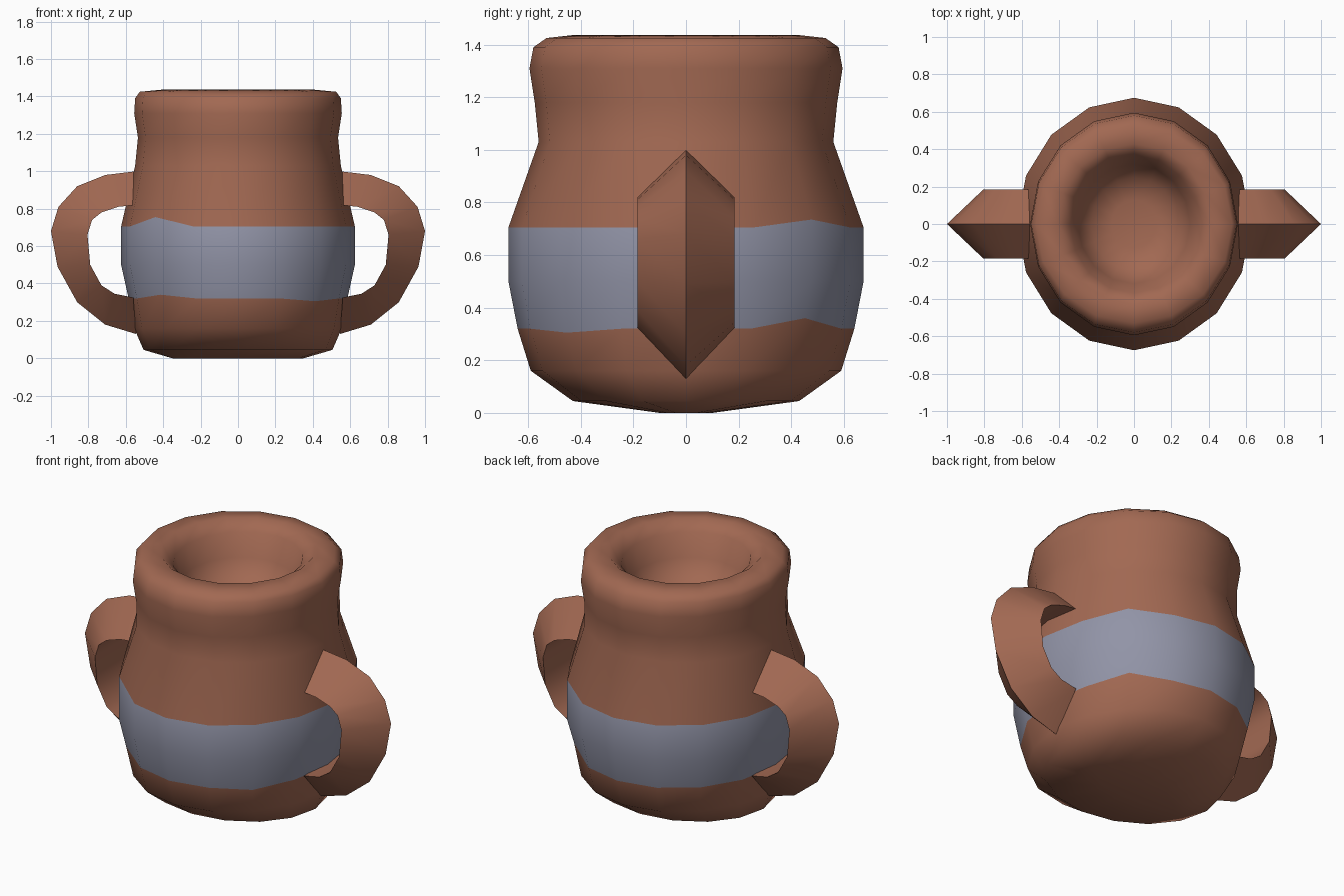
import bpy, bmesh
from math import sin, cos, pi

cube = bpy.data.objects.get("Cube")
if cube:
    bpy.data.objects.remove(cube, do_unlink=True)


def material(name, rgb):
    m = bpy.data.materials.new(name)
    m.use_nodes = True
    m.diffuse_color = (*rgb, 1)
    m.node_tree.nodes["Principled BSDF"].inputs["Base Color"].default_value = (*rgb, 1)
    return m


clay = material("terracotta", (0.36, 0.14, 0.085))
glaze = material("grey_glaze", (0.285, 0.295, 0.385))


def finish(bm, name, mats):
    bmesh.ops.recalc_face_normals(bm, faces=bm.faces[:])
    mesh = bpy.data.meshes.new(name)
    bm.to_mesh(mesh)
    bm.free()
    for m in mats:
        mesh.materials.append(m)
    ob = bpy.data.objects.new(name, mesh)
    bpy.context.collection.objects.link(ob)
    mesh.shade_smooth()
    return ob


def bridge(bm, a, b):
    n = len(a)
    return [bm.faces.new((a[i], a[(i + 1) % n], b[(i + 1) % n], b[i])) for i in range(n)]


# Pot: oval rings (x radius, y radius, height) from the base, over the rim, to the bowl floor
SIDES = 16
rings = [
    (0.35, 0.10, 0.0), (0.505, 0.43, 0.045), (0.555, 0.59, 0.16),
    (0.585, 0.64, 0.32), (0.625, 0.675, 0.50), (0.625, 0.675, 0.705),
    (0.55, 0.56, 1.03), (0.535, 0.575, 1.18), (0.555, 0.595, 1.31),
    (0.55, 0.58, 1.39), (0.525, 0.53, 1.425), (0.41, 0.43, 1.436),
    (0.34, 0.37, 1.38), (0.30, 0.32, 1.25), (0.23, 0.25, 1.14), (0.12, 0.13, 1.11),
]
LOW, HIGH = 3, 5                     # rings that border the glazed band
wobble = {(LOW, 2): 0.04, (HIGH, 2): 0.03, (LOW, 10): 0.02,
          (HIGH, 10): 0.05, (LOW, 14): -0.015}

bm = bmesh.new()
loops = []
for r, (rx, ry, z) in enumerate(rings):
    loops.append([bm.verts.new((rx * cos(2 * pi * i / SIDES), ry * sin(2 * pi * i / SIDES),
                                z + wobble.get((r, i), 0))) for i in range(SIDES)])
for r in range(len(loops) - 1):
    for f in bridge(bm, loops[r], loops[r + 1]):
        f.material_index = int(LOW <= r < HIGH)
bm.faces.new(loops[0])
bm.faces.new(loops[-1])
finish(bm, "pot_body", [clay, glaze])

# Handles: triangular section with a sharp outer ridge and a flat inner face
ridge = [(0.545, 1.0), (0.71, 0.98), (0.86, 0.92), (0.96, 0.81), (1.0, 0.68),
         (0.965, 0.49), (0.86, 0.30), (0.71, 0.18), (0.545, 0.13)]
inner = [(0.545, 0.82), (0.64, 0.81), (0.73, 0.78), (0.78, 0.74), (0.805, 0.66),
         (0.79, 0.50), (0.73, 0.39), (0.66, 0.345), (0.56, 0.325)]
HALF = 0.185
for side, name in ((1, "left_handle"), (-1, "right_handle")):
    bm = bmesh.new()
    sections = []
    for (ox, oz), (ix, iz) in zip(ridge, inner):
        sections.append([bm.verts.new(p) for p in
                         ((side * ox, 0, oz), (side * ix, HALF, iz), (side * ix, -HALF, iz))])
    for a, b in zip(sections, sections[1:]):
        bridge(bm, a, b)
    bm.faces.new(sections[0])
    bm.faces.new(sections[-1])
    ob = finish(bm, name, [clay])
    bpy.ops.object.select_all(action="DESELECT")
    ob.select_set(True)
    bpy.context.view_layer.objects.active = ob
    bpy.ops.object.shade_smooth_by_angle(angle=pi / 4)
